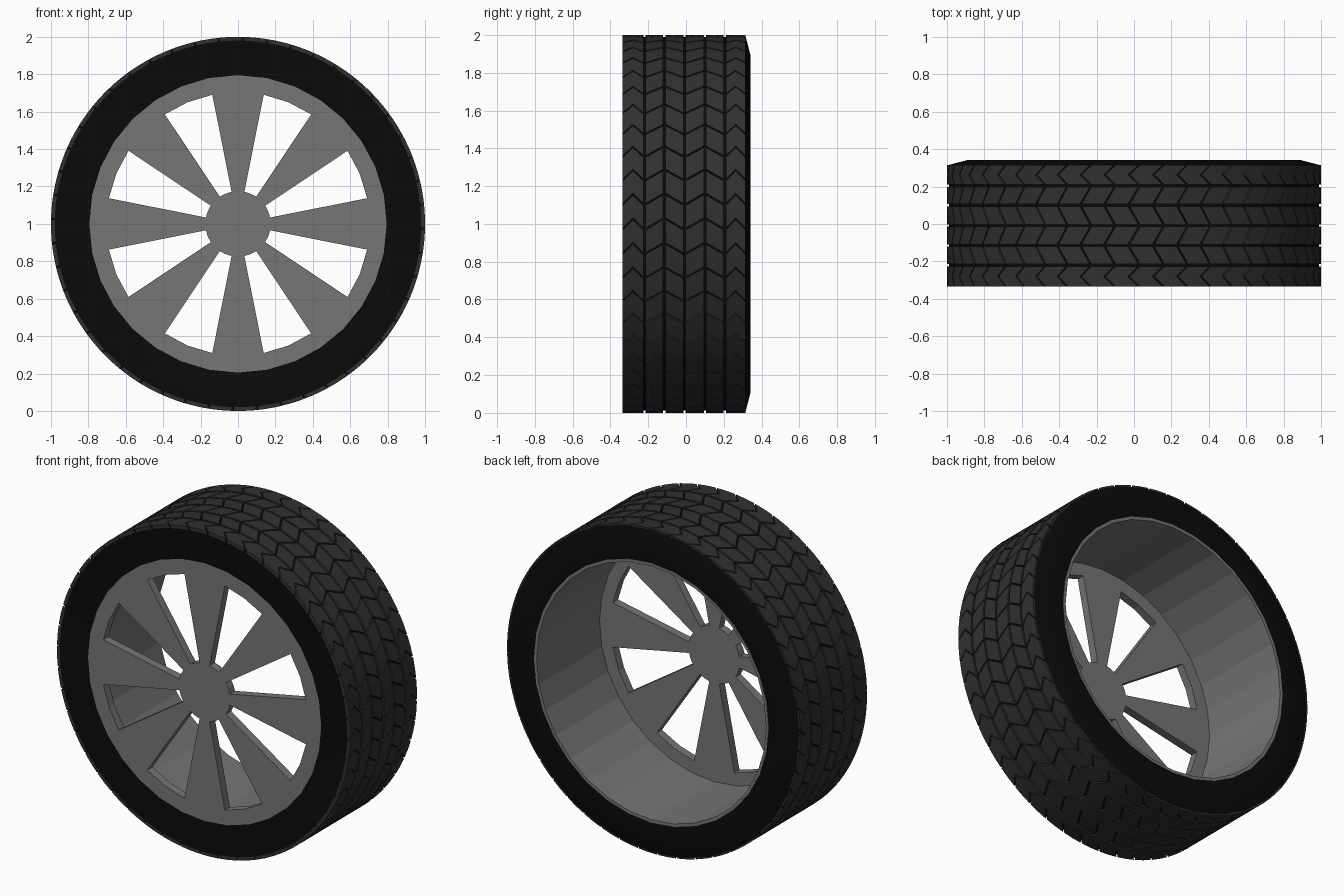
import bpy, bmesh
from math import sin, cos, tau

if "Cube" in bpy.data.objects:
    bpy.data.objects.remove(bpy.data.objects["Cube"])

SEG = 32          # sides of the wheel
Z = 1.0           # axle height


def polar(r, a, y):
    return (r * cos(a), y, Z + r * sin(a))


def material(name, v):
    m = bpy.data.materials.new(name)
    m.diffuse_color = (v, v, v, 1)
    m.use_nodes = True
    m.node_tree.nodes["Principled BSDF"].inputs["Base Color"].default_value = m.diffuse_color
    return m


def finish(bm, name, mat):
    bmesh.ops.recalc_face_normals(bm, faces=bm.faces)
    me = bpy.data.meshes.new(name)
    bm.to_mesh(me)
    bm.free()
    ob = bpy.data.objects.new(name, me)
    bpy.context.collection.objects.link(ob)
    me.materials.append(mat)
    return ob


def lathe(name, profile, mat):
    """Revolve a closed (radius, y) profile about the axle."""
    bm = bmesh.new()
    rings = [[bm.verts.new(polar(r, tau * k / SEG, y)) for r, y in profile]
             for k in range(SEG)]
    n = len(profile)
    for k in range(SEG):
        a, b = rings[k], rings[(k + 1) % SEG]
        for i in range(n):
            j = (i + 1) % n
            bm.faces.new((a[i], a[j], b[j], b[i]))
    return finish(bm, name, mat)


def smooth(ob, angle):
    bpy.ops.object.select_all(action='DESELECT')
    ob.select_set(True)
    bpy.context.view_layer.objects.active = ob
    bpy.ops.object.shade_smooth_by_angle(angle=angle)


rubber = material("rubber", 0.003)
tread_mat = material("tread_rubber", 0.03)
metal = material("rim_metal", 0.18)

# tyre body with flat front wall and sloped rear shoulder
tyre = lathe("tyre", [(0.795, -0.325), (0.90, -0.333), (0.985, -0.335),
                      (0.994, -0.325), (0.988, -0.315), (0.988, 0.305),
                      (0.994, 0.315), (0.89, 0.342), (0.795, 0.335)], rubber)
smooth(tyre, 0.5)

# rim barrel
lathe("rim_barrel", [(0.80, -0.325), (0.80, 0.338), (0.782, 0.338),
                     (0.782, -0.275)], metal)

# spoked rim face: polar grid with eight windows left open
bm = bmesh.new()
centre = bm.verts.new(polar(0, 0, -0.325))
rings = [[bm.verts.new(polar(r, tau * k / SEG, -0.325)) for k in range(SEG)]
         for r in (0.175, 0.704, 0.799)]
for k in range(SEG):
    n = (k + 1) % SEG
    bm.faces.new((centre, rings[0][k], rings[0][n]))
    for i in range(2):
        if i == 0 and k % 4 in (1, 2):
            continue
        bm.faces.new((rings[i][k], rings[i + 1][k], rings[i + 1][n], rings[i][n]))
bmesh.ops.recalc_face_normals(bm, faces=bm.faces)
flat = bm.faces[:]
ext = bmesh.ops.extrude_face_region(bm, geom=flat, use_keep_orig=True)
for v in ext["geom"]:
    if isinstance(v, bmesh.types.BMVert):
        v.co.y += 0.05
finish(bm, "rim_spokes", metal)

# tread: six rows of slanted blocks separated by grooves
BLOCKS = 48
EDGES = [-0.335, -0.22, -0.115, -0.008, 0.10, 0.205, 0.315]
GAP, LEAN = 0.006, 0.055
bm = bmesh.new()
for row in range(6):
    y0, y1 = EDGES[row] + GAP * (row > 0), EDGES[row + 1] - GAP * (row < 5)
    d = 1 if row % 2 else -1
    # outer rows are chevrons, inner rows lean alternately
    lean = [-LEAN / 2, LEAN / 2, -LEAN / 2] if row in (0, 5) else \
           [-d * LEAN / 2, 0, d * LEAN / 2]
    ys = [y0, (y0 + y1) / 2, y1]
    for b in range(BLOCKS):
        layers = []
        for r in (1.0, 0.98):
            layers.append([[bm.verts.new(polar(
                r, tau * (b + 0.5 * t) / BLOCKS + (1 - t) * 0.005 + lean[i], ys[i]))
                for t in range(3)] for i in range(3)])
        top, low = layers
        for i in range(2):
            for t in range(2):
                bm.faces.new((top[i][t], top[i + 1][t], top[i + 1][t + 1], top[i][t + 1]))
        rim = [(0, 0), (0, 1), (0, 2), (1, 2), (2, 2), (2, 1), (2, 0), (1, 0)]
        for (i, t), (p, q) in zip(rim, rim[1:] + rim[:1]):
            bm.faces.new((top[i][t], top[p][q], low[p][q], low[i][t]))
        for i in range(2):
            for t in range(2):
                bm.faces.new((low[i][t], low[i][t + 1], low[i + 1][t + 1], low[i + 1][t]))
tread = finish(bm, "tread_blocks", tread_mat)
smooth(tread, 0.5)
